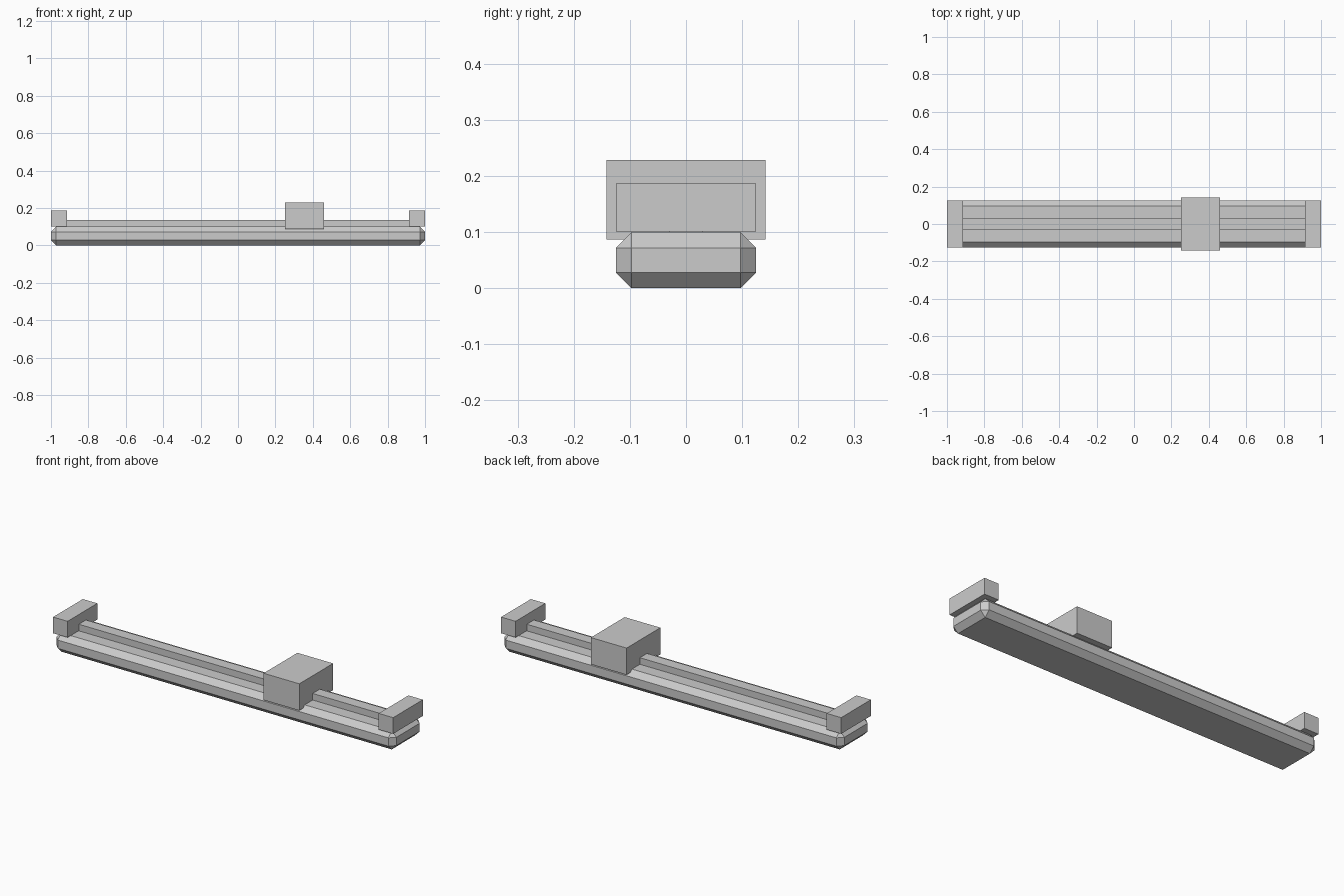
import bpy
import bmesh
from mathutils import Vector

cube = bpy.data.objects.get("Cube")
if cube:
    bpy.data.objects.remove(cube, do_unlink=True)

GREY = (0.6, 0.6, 0.6, 1.0)
grey = bpy.data.materials.new("light_grey")
grey.use_nodes = True
grey.diffuse_color = GREY
grey.node_tree.nodes["Principled BSDF"].inputs["Base Color"].default_value = GREY


def box(name, low, high, chamfer=0.0):
    """Box between two corners, with optional flat chamfers on every edge."""
    low, high = Vector(low), Vector(high)
    bm = bmesh.new()
    bmesh.ops.create_cube(bm, size=1)
    bmesh.ops.scale(bm, vec=high - low, verts=bm.verts)
    if chamfer:
        bmesh.ops.bevel(bm, geom=bm.edges[:], offset=chamfer, segments=1,
                        affect='EDGES', offset_type='OFFSET')
    mesh = bpy.data.meshes.new(name)
    bm.to_mesh(mesh)
    bm.free()
    mesh.materials.append(grey)
    obj = bpy.data.objects.new(name, mesh)
    obj.location = (low + high) / 2
    bpy.context.collection.objects.link(obj)
    return obj


# Chamfered base bar
box("base", (-1, -0.125, 0), (1, 0.125, 0.1), chamfer=0.028)

# Narrow guide rail along the top
box("rail", (-0.92, -0.03, 0.098), (0.92, 0.03, 0.135))

# Stop block at each end
for name, x in (("right_end_stop", -1), ("left_end_stop", 0.915)):
    box(name, (x, -0.125, 0.101), (x + 0.085, 0.125, 0.187))

# Sliding carriage straddling the rail
box("carriage", (0.25, -0.142, 0.087), (0.46, 0.142, 0.229))
